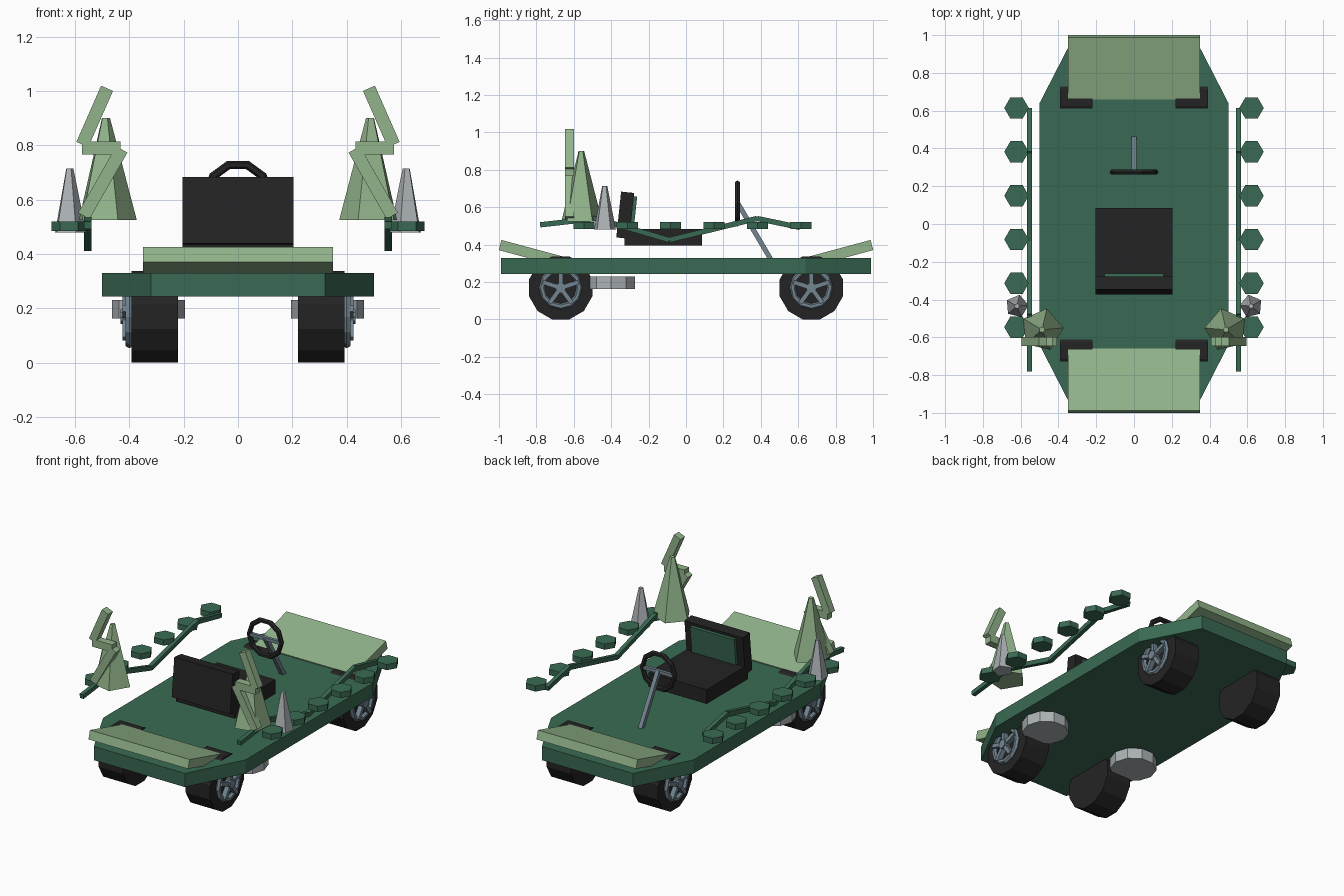
import bpy, bmesh, math
from mathutils import Vector as V

if "Cube" in bpy.data.objects:
    bpy.data.objects.remove(bpy.data.objects["Cube"])


def material(name, rgb):
    m = bpy.data.materials.new(name)
    lin = [((c / 255 + 0.055) / 1.055) ** 2.4 for c in rgb]
    m.diffuse_color = (*lin, 1)
    m.use_nodes = True
    m.node_tree.nodes["Principled BSDF"].inputs["Base Color"].default_value = m.diffuse_color
    return m


GREEN = material("dark green", (58, 106, 83))
LIGHT = material("light green", (146, 180, 139))
BLACK = material("black", (36, 36, 36))
SILVER = material("silver", (172, 178, 182))
STEEL = material("blue steel", (115, 133, 145))


def loft(name, a, b, mat):
    """Solid between two matching loops of points."""
    bm = bmesh.new()
    la = [bm.verts.new(p) for p in a]
    lb = [bm.verts.new(p) for p in b]
    n = len(la)
    bm.faces.new(la)
    bm.faces.new(lb)
    for i in range(n):
        j = (i + 1) % n
        bm.faces.new((la[i], la[j], lb[j], lb[i]))
    bmesh.ops.recalc_face_normals(bm, faces=bm.faces)
    me = bpy.data.meshes.new(name)
    bm.to_mesh(me)
    bm.free()
    me.materials.append(mat)
    ob = bpy.data.objects.new(name, me)
    bpy.context.collection.objects.link(ob)
    return ob


def bar(name, p, q, side, w, h, mat):
    """Rectangular bar from p to q, w wide along side and h thick."""
    p, q, u = V(p), V(q), V(side)
    v = (q - p).cross(u).normalized() * h / 2
    u = u * w / 2
    corners = (u + v, u - v, -u - v, -u + v)
    return loft(name, [p + c for c in corners], [q + c for c in corners], mat)


def frustum(name, p, q, r1, r2, n, turn, mat):
    """n-sided prism or cone from p to q along x or z."""
    p, q = V(p), V(q)
    along_z = abs(q.z - p.z) > abs(q.x - p.x)
    ring = []
    for i in range(n):
        a = math.radians(turn) + math.tau * i / n
        c, s = math.cos(a), math.sin(a)
        ring.append(V((c, s, 0)) if along_z else V((0, c, s)))
    return loft(name, [p + d * r1 for d in ring], [q + d * r2 for d in ring], mat)


def ring(name, loc, rot, major, minor, n, mat):
    bpy.ops.mesh.primitive_torus_add(location=loc, rotation=rot, major_segments=n,
                                     minor_segments=6, major_radius=major, minor_radius=minor)
    ob = bpy.context.object
    ob.name = name
    ob.data.materials.append(mat)


X, Y = (1, 0, 0), (0, 1, 0)

# chassis plate with clipped corners
outline = [(0.32, -0.99), (0.5, -0.64), (0.5, 0.64), (0.32, 0.99),
           (-0.32, 0.99), (-0.5, 0.64), (-0.5, -0.64), (-0.32, -0.99)]
loft("chassis", [(x, y, 0.243) for x, y in outline], [(x, y, 0.33) for x, y in outline], GREEN)

# tilted end panels
for s, label in ((-1, "front"), (1, "rear")):
    bar(label + "_panel", (0, s * 0.667, 0.31), (0, s * 0.994, 0.398), X, 0.7, 0.056, LIGHT)

# seat
bar("seat_cushion", (0, -0.33, 0.44), (0, 0.085, 0.44), X, 0.41, 0.09, BLACK)
bar("seat_back", (0, -0.338, 0.435), (0, -0.312, 0.68), X, 0.41, 0.07, BLACK)
bar("seat_back_pad", (0, -0.288, 0.49), (0, -0.27, 0.658), X, 0.31, 0.018, GREEN)

# steering wheel and column
ring("steering_wheel", (0, 0.275, 0.62), (math.pi / 2, 0, 0), 0.113, 0.016, 10, BLACK)
bar("steering_crossbar", (-0.108, 0.275, 0.62), (0.108, 0.275, 0.62), Y, 0.02, 0.02, STEEL)
bar("steering_column", (0, 0.275, 0.625), (0, 0.46, 0.31), X, 0.026, 0.026, STEEL)

vine = [(-0.78, 0.506), (-0.48, 0.54), (-0.09, 0.425), (0.38, 0.54), (0.61, 0.492)]
bolt = [((0.482, 1.01), (0.573, 0.803)), ((0.575, 0.79), (0.432, 0.79)),
        ((0.428, 0.785), (0.568, 0.54))]

for s, side in ((-1, "left"), (1, "right")):
    # wheels with five-spoke rims
    for y, end in ((-0.67, "front"), (0.67, "rear")):
        tag = f"{side}_{end}"
        c = V((s * 0.41, y, 0.169))
        frustum("tire_" + tag, (s * 0.22, y, 0.169), (s * 0.392, y, 0.169),
                0.175, 0.175, 12, 15, BLACK)
        ring("rim_" + tag, c - V((s * 0.01, 0, 0)), (0, math.pi / 2, 0), 0.1, 0.016, 12, STEEL)
        frustum("hub_" + tag, (s * 0.39, y, 0.169), (s * 0.432, y, 0.169),
                0.028, 0.028, 10, 0, STEEL)
        for i in range(5):
            a = math.pi / 2 + math.tau * i / 5
            bar(f"spoke_{tag}_{i}", c, c + V((0, math.cos(a), math.sin(a))) * 0.1,
                X, 0.03, 0.024, STEEL)

    # round thruster under the chassis
    frustum("thruster_" + side, (s * 0.33, -0.4, 0.162), (s * 0.33, -0.4, 0.23),
            0.134, 0.134, 10, 0, SILVER)

    # vine with hexagonal leaves
    for i in range(4):
        (y0, z0), (y1, z1) = vine[i], vine[i + 1]
        bar(f"vine_{side}_{i}", (s * 0.553, y0, z0), (s * 0.553, y1, z1),
            X, 0.026, 0.028, GREEN)
    for i in range(6):
        y = 0.614 - 0.232 * i
        frustum(f"leaf_{side}_{i}", (s * 0.622, y, 0.484), (s * 0.622, y, 0.52),
                0.065, 0.065, 6, 0, GREEN)

    # spikes
    turn = 77 if s < 0 else 103
    frustum("large_spike_" + side, (s * 0.487, -0.56, 0.525), (s * 0.487, -0.56, 0.9),
            0.115, 0.016, 5, turn, LIGHT)
    frustum("small_spike_" + side, (s * 0.62, -0.435, 0.48), (s * 0.62, -0.435, 0.715),
            0.062, 0.014, 5, turn, SILVER)

    # zigzag bolt
    for i, ((x0, z0), (x1, z1)) in enumerate(bolt):
        bar(f"bolt_{side}_{i}", (s * x0, -0.623, z0), (s * x1, -0.623, z1),
            Y, 0.047, 0.048, LIGHT)
